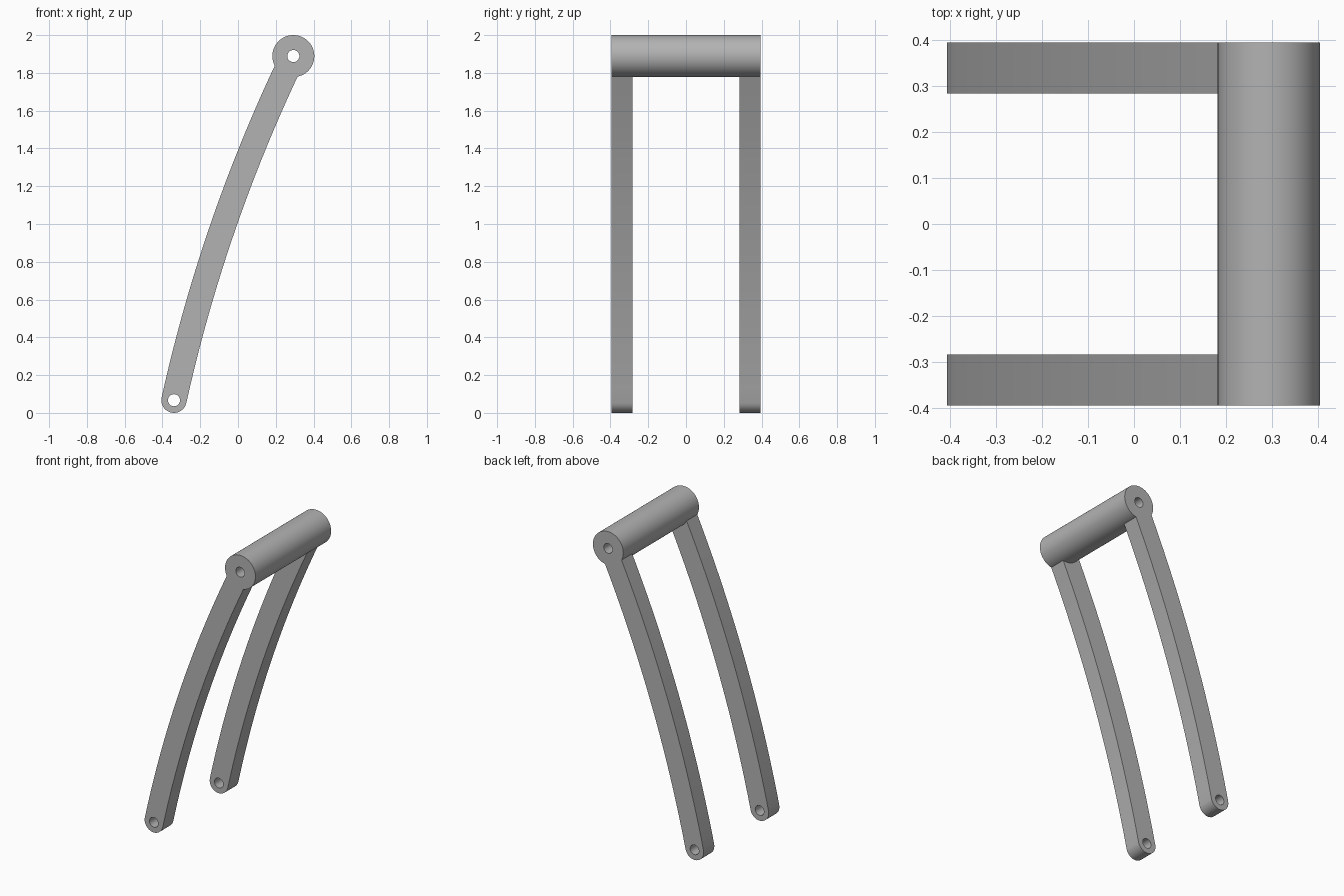
import bpy, bmesh
from math import sin, cos, pi, tau, asin
from mathutils import Vector

cube = bpy.data.objects.get("Cube")
if cube:
    bpy.data.objects.remove(cube, do_unlink=True)

FOOT = Vector((-0.339, 0.067))      # lower pin centre (x, z)
HEAD = Vector((0.293, 1.889))       # upper tube centre (x, z)
ARM_R, TUBE_R, HOLE_R = 0.067, 0.111, 0.032
HALF, INNER = 0.395, 0.284          # outer and inner y of the arms
SAG = 0.056                         # bow of the arms

grey = bpy.data.materials.new("grey_metal")
grey.use_nodes = True
colour = (0.45, 0.45, 0.45, 1)
grey.diffuse_color = colour
grey.node_tree.nodes["Principled BSDF"].inputs["Base Color"].default_value = colour


def prism(name, outline, y0, y1):
    """Extrude an x-z outline along y."""
    bm = bmesh.new()
    face = bm.faces.new([bm.verts.new((x, y0, z)) for x, z in outline])
    ext = bmesh.ops.extrude_face_region(bm, geom=[face])["geom"]
    verts = [v for v in ext if isinstance(v, bmesh.types.BMVert)]
    bmesh.ops.translate(bm, verts=verts, vec=(0, y1 - y0, 0))
    bmesh.ops.recalc_face_normals(bm, faces=bm.faces)
    mesh = bpy.data.meshes.new(name)
    bm.to_mesh(mesh)
    bm.free()
    mesh.materials.append(grey)
    obj = bpy.data.objects.new(name, mesh)
    bpy.context.collection.objects.link(obj)
    return obj


def circle(centre, r, n=64):
    return [(centre.x + r * cos(tau * i / n), centre.y + r * sin(tau * i / n)) for i in range(n)]


def arm_outline(steps=24, cap=16):
    """Bowed bar with a rounded foot, ending inside the tube."""
    chord = HEAD - FOOT
    half = chord.length / 2
    radius = (half ** 2 + SAG ** 2) / (2 * SAG)
    along = chord.normalized()
    side = Vector((-along.y, along.x))
    pivot = (FOOT + HEAD) / 2 + side * (SAG - radius)
    swing = asin(half / radius)

    def ray(t):
        return along * sin(t) + side * cos(t)

    angles = [-swing + 2 * swing * i / steps for i in range(steps + 1)]
    outer = [pivot + ray(t) * (radius + ARM_R) for t in angles]
    inner = [pivot + ray(t) * (radius - ARM_R) for t in reversed(angles)]
    n = ray(-swing)
    down = Vector((-n.y, n.x))
    if down.y > 0:
        down = -down
    foot = [FOOT + (down * sin(pi * i / cap) - n * cos(pi * i / cap)) * ARM_R
            for i in range(1, cap)]
    return [tuple(p) for p in outer + inner + foot]


def combine(target, other, operation):
    mod = target.modifiers.new(operation.title(), "BOOLEAN")
    mod.operation, mod.solver, mod.object = operation, "EXACT", other
    bpy.context.view_layer.objects.active = target
    bpy.ops.object.modifier_apply(modifier=mod.name)
    bpy.data.objects.remove(other, do_unlink=True)


# Cross tube joined with the two bowed arms
frame = prism("swing_arm_frame", circle(HEAD, TUBE_R, 96), -HALF, HALF)
for y0, y1 in ((-HALF, -INNER), (INNER, HALF)):
    combine(frame, prism("arm", arm_outline(), y0, y1), "UNION")

# Pin holes through the tube and both feet
for centre in (HEAD, FOOT):
    combine(frame, prism("hole_cutter", circle(centre, HOLE_R, 32), -1, 1), "DIFFERENCE")

# Smooth curved sides, crisp edges
bpy.ops.object.select_all(action="DESELECT")
frame.select_set(True)
bpy.context.view_layer.objects.active = frame
bpy.ops.object.shade_smooth_by_angle(angle=pi / 6)
